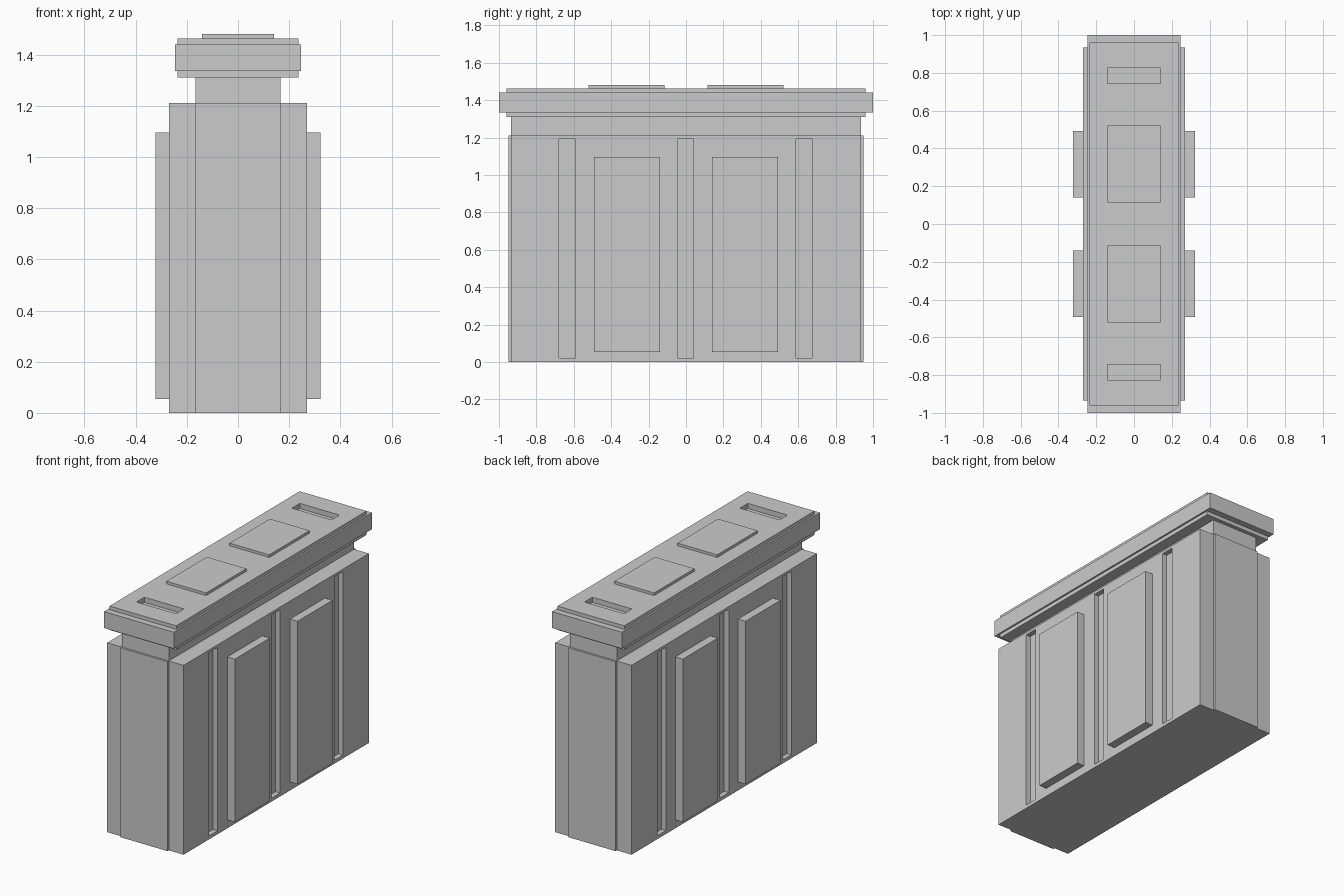
import bpy

if "Cube" in bpy.data.objects:
    bpy.data.objects.remove(bpy.data.objects["Cube"])

def box(name, x, y, z):
    """Box from (min, max) ranges on each axis."""
    bpy.ops.mesh.primitive_cube_add(size=1, location=[(a + b) / 2 for a, b in (x, y, z)])
    ob = bpy.context.object
    ob.name = ob.data.name = name
    ob.scale = [b - a for a, b in (x, y, z)]
    bpy.ops.object.transform_apply(location=False, rotation=False, scale=True)
    return ob

def cut(target, x, y, z):
    """Carve a box-shaped recess into the target, then drop the cutter."""
    cutter = box("recess_cutter", x, y, z)
    cutter.hide_render = True
    mod = target.modifiers.new("recess", 'BOOLEAN')
    mod.operation, mod.solver, mod.object = 'DIFFERENCE', 'EXACT', cutter
    bpy.context.view_layer.objects.active = target
    bpy.ops.object.modifier_apply(modifier=mod.name)
    bpy.data.objects.remove(cutter)

def span(s, a, b):
    """Range a..b, mirrored when s is -1."""
    return tuple(sorted((s * a, s * b)))

# Core: protruding end panels below, slimmer neck above
box("core", (-0.166, 0.166), (-0.948, 0.948), (0, 1.21))
box("neck", (-0.166, 0.166), (-0.935, 0.935), (1.21, 1.31))

# Side slabs with three vertical grooves and two raised panels each
for s, side in ((1, "right"), (-1, "left")):
    slab = box(side + "_slab", span(s, 0.166, 0.27), (-0.935, 0.935), (0, 1.21))
    for y in (-0.635, -0.003, 0.63):
        cut(slab, span(s, 0.238, 0.3), (y - 0.043, y + 0.043), (0.022, 1.193))
    for t, end in ((1, "back"), (-1, "front")):
        box(f"{side}_{end}_panel", span(s, 0.27, 0.323), span(t, 0.14, 0.493), (0.054, 1.095))

# Cap: stepped layers with slots at both ends and raised plates on top
box("cap_base", (-0.236, 0.236), (-0.96, 0.96), (1.31, 1.335))
box("cap_band", (-0.247, 0.247), (-1, 1), (1.335, 1.42))
top = box("cap_top", (-0.247, 0.247), (-1, 1), (1.42, 1.44))
lid = box("cap_lid", (-0.236, 0.236), (-0.96, 0.96), (1.44, 1.463))
for t, end in ((1, "back"), (-1, "front")):
    for layer in (top, lid):
        cut(layer, (-0.14, 0.14), span(t, 0.745, 0.825), (1.43, 1.5))
    box(end + "_top_plate", (-0.14, 0.14), span(t, 0.115, 0.522), (1.463, 1.48))
